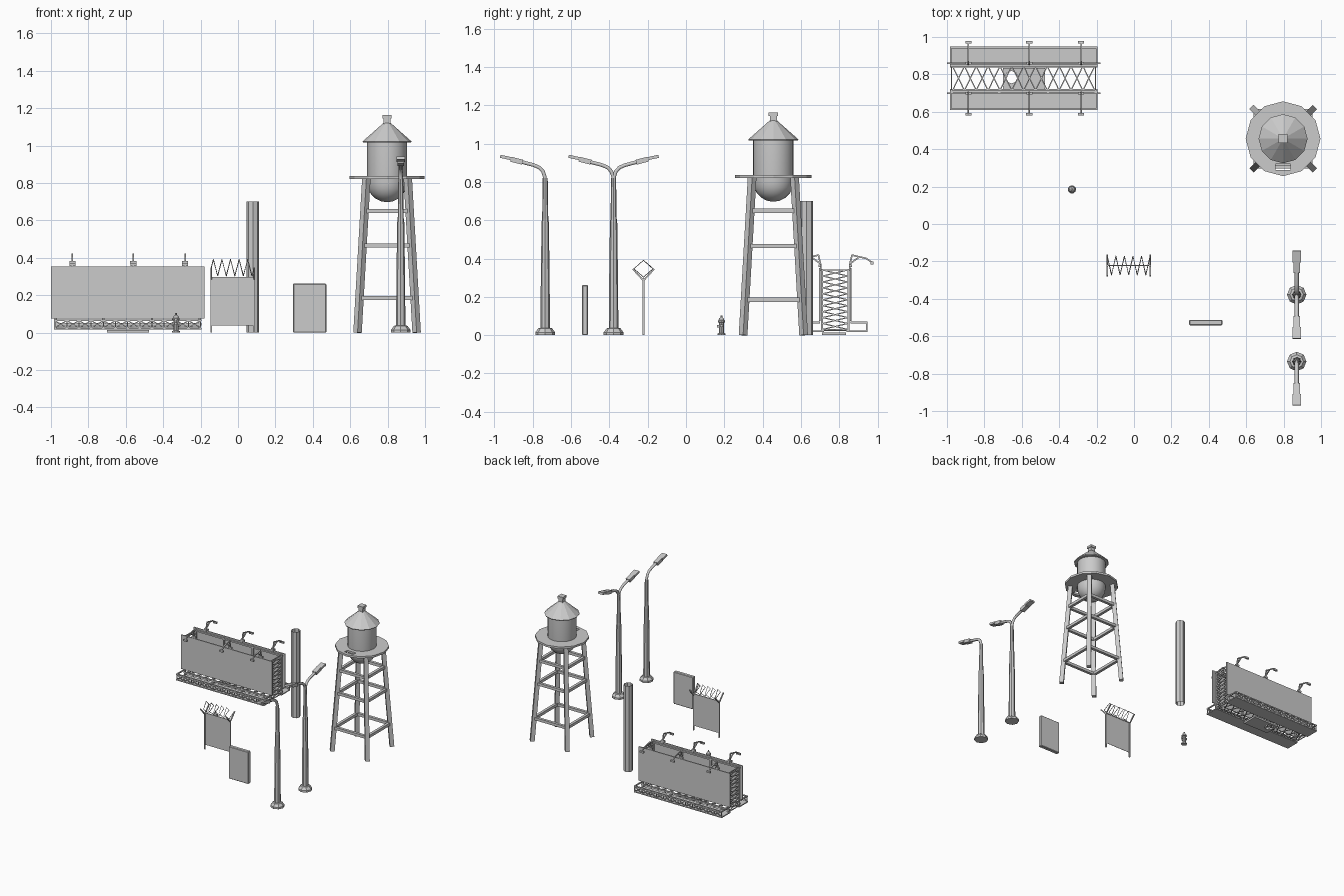
import bpy, bmesh, math
from mathutils import Vector, Matrix

if "Cube" in bpy.data.objects:
    bpy.data.objects.remove(bpy.data.objects["Cube"])


def finish(name, bm, smooth=False):
    bmesh.ops.recalc_face_normals(bm, faces=bm.faces[:])
    me = bpy.data.meshes.new(name)
    bm.to_mesh(me)
    bm.free()
    ob = bpy.data.objects.new(name, me)
    bpy.context.collection.objects.link(ob)
    if smooth:
        bpy.ops.object.select_all(action='DESELECT')
        ob.select_set(True)
        bpy.context.view_layer.objects.active = ob
        bpy.ops.object.shade_smooth_by_angle(angle=math.radians(40))
    return ob


def bars(name, segs, w, h=None):
    """Rectangular beams between pairs of points, joined in one object."""
    bm = bmesh.new()
    for a, b in segs:
        a, b = Vector(a), Vector(b)
        d = b - a
        m = (Matrix.Translation((a + b) / 2) @ d.to_track_quat('Z', 'Y').to_matrix().to_4x4()
             @ Matrix.Diagonal((w, h or w, d.length, 1)))
        bmesh.ops.create_cube(bm, size=1, matrix=m)
    return finish(name, bm)


def box(name, lo, hi):
    lo, hi = Vector(lo), Vector(hi)
    bm = bmesh.new()
    m = Matrix.Translation((lo + hi) / 2) @ Matrix.Diagonal((*(hi - lo), 1))
    bmesh.ops.create_cube(bm, size=1, matrix=m)
    return finish(name, bm)


def lathe(name, prof, n, loc, smooth=False, caps=True):
    """Stack of n-sided rings from (radius, z) pairs."""
    bm = bmesh.new()
    rings = [[bm.verts.new((loc[0] + r * math.cos(2 * math.pi * i / n),
                            loc[1] + r * math.sin(2 * math.pi * i / n), loc[2] + z))
              for i in range(n)] for r, z in prof]
    for p, q in zip(rings, rings[1:]):
        for i in range(n):
            j = (i + 1) % n
            bm.faces.new((p[i], p[j], q[j], q[i]))
    if caps:
        bm.faces.new(rings[0])
        bm.faces.new(rings[-1])
    return finish(name, bm, smooth)


def tube(name, pts, radius, res=1):
    cu = bpy.data.curves.new(name, 'CURVE')
    cu.dimensions = '3D'
    cu.bevel_depth = radius
    cu.bevel_resolution = res
    cu.use_fill_caps = True
    sp = cu.splines.new('POLY')
    sp.points.add(len(pts) - 1)
    for p, c in zip(sp.points, pts):
        p.co = (*c, 1)
    ob = bpy.data.objects.new(name, cu)
    bpy.context.collection.objects.link(ob)


def cut(ob, cutter):
    m = ob.modifiers.new('hole', 'BOOLEAN')
    m.operation = 'DIFFERENCE'
    m.solver = 'EXACT'
    m.object = cutter
    cutter.hide_render = True
    cutter.hide_set(True)


# Water tower: tank, roof, platform with hatch, legs and braces
TX, TY = 0.797, 0.456
tank = [(0.004, 0.697)] + [(0.106 * math.sin(a), 0.803 - 0.106 * math.cos(a))
                           for a in [math.radians(t) for t in (18, 36, 54, 72, 90)]] + [(0.106, 1.02)]
lathe('water_tank', tank, 24, (TX, TY, 0), True)
lathe('tank_roof', [(0.128, 1.016), (0.131, 1.022), (0.02, 1.12)], 12, (TX, TY, 0))
box('roof_vent_stem', (TX - 0.018, TY - 0.018, 1.10), (TX + 0.018, TY + 0.018, 1.15))
box('roof_vent_cap', (TX - 0.024, TY - 0.024, 1.145), (TX + 0.024, TY + 0.024, 1.163))
platform = lathe('tower_platform', [(0.2, 0.821), (0.2, 0.837)], 12, (TX, TY, 0))
cut(platform, box('hatch_cutter', (TX - 0.04, 0.288, 0.7), (TX + 0.04, 0.322, 0.9)))


def leg_pt(i, z):
    a = math.pi / 4 + i * math.pi / 2
    r = (0.158 - 0.047 * z / 0.82) * math.sqrt(2)
    return (TX + r * math.cos(a), TY + r * math.sin(a), z)


bars('tower_legs', [(leg_pt(i, 0), leg_pt(i, 0.825)) for i in range(4)], 0.032)
bars('tower_braces', [(leg_pt(i, z), leg_pt(i + 1, z))
                      for z in (0.185, 0.465, 0.65) for i in range(4)], 0.022)

# Street lamps: one single arm, one double arm
for name, y, sides in (('single_lamp', -0.735, (-1,)), ('double_lamp', -0.378, (-1, 1))):
    lathe(name + '_post', [(0.052, 0), (0.052, 0.015), (0.036, 0.036), (0.025, 0.038), (0.023, 0.3),
                           (0.019, 0.59), (0.016, 0.61), (0.013, 0.82)], 8, (0.87, y, 0))
    for s in sides:
        P = lambda d, z: (0.87, y + s * d, z)
        tube(name + '_arm', [P(0, 0.80), P(0.003, 0.83), P(0.012, 0.855), P(0.03, 0.875),
                             P(0.06, 0.888), P(0.125, 0.905)], 0.011)
        bars(name + '_head_base', [(P(0.118, 0.903), P(0.18, 0.919))], 0.036, 0.026)
        bars(name + '_head', [(P(0.175, 0.921), P(0.235, 0.934))], 0.044, 0.016)

# Plain hollow pole and its mounting plate
lathe('support_pole', [(0.034, 0), (0.034, 0.70)], 8, (0.079, 0.63, 0), True, False)
plate = box('mounting_plate', (-0.70, 0.71, 0), (-0.475, 0.835, 0.014))
cut(plate, lathe('plate_cutter', [(0.034, -0.1), (0.034, 0.1)], 8, (-0.655, 0.785, 0)))

# Billboard: mirrored panels, catwalks and lamps around its centre line
X0, X1, YC = -0.985, -0.195, 0.779
for s, side in ((-1, 'front'), (1, 'back')):
    Y = lambda d: YC + s * d
    box(side + '_panel', (-1.0, Y(0.081) - 0.004, 0.075), (-0.178, Y(0.081) + 0.004, 0.352))
    box(side + '_catwalk', (X0, min(Y(0.058), Y(0.169)), 0.017), (X1, max(Y(0.058), Y(0.169)), 0.025))
    o = Y(0.165)
    n = 12
    xs = [X0 + 0.005 + (X1 - X0 - 0.01) * i / n for i in range(n + 1)]
    rail = [((X0, o, 0.066), (X1, o, 0.066))]
    for x in (X0 + 0.005, X1 - 0.005):
        rail.append(((x, o, 0.066), (x, Y(0.08), 0.066)))
    bars(side + '_catwalk_rail', rail, 0.009)
    web = [((x, o, 0.02), (x, o, 0.066)) for x in xs]
    for a, b in zip(xs, xs[1:]):
        web += [((a, o, 0.025), (b, o, 0.064)), ((a, o, 0.064), (b, o, 0.025))]
    bars(side + '_catwalk_web', web, 0.006)
    bars(side + '_frame_posts', [((x, Y(0.069), 0.02), (x, Y(0.069), 0.345))
                                 for x in (X0 + 0.01, -0.72, -0.46, X1 - 0.01)], 0.012)
    bars(side + '_frame_rails', [((X0, Y(0.069), z), (X1, Y(0.069), z))
                                 for z in (0.045, 0.335)], 0.012)
    for x in (-0.885, -0.56, -0.283):
        bars(side + '_sign_lamp_arm', [((x, Y(0.075), 0.335), (x, Y(0.075), 0.37)),
                                       ((x, Y(0.075), 0.365), (x, Y(0.088), 0.42)),
                                       ((x, Y(0.088), 0.418), (x, Y(0.165), 0.400)),
                                       ((x, Y(0.08), 0.375), (x, Y(0.125), 0.408)),
                                       ((x, Y(0.16), 0.402), (x, Y(0.192), 0.380))], 0.008)
        bars(side + '_sign_lamp_clamp', [((x - 0.016, Y(0.08), 0.362), (x + 0.016, Y(0.08), 0.362))], 0.014)
        bars(side + '_sign_lamp_head', [((x - 0.017, Y(0.192), 0.377), (x + 0.017, Y(0.192), 0.377))], 0.014)

# Crossed lattice on both ends and along the floor between the panels
ya, yb = YC - 0.065, YC + 0.065
ends = []
for x in (X0 + 0.01, X1 - 0.01):
    for i in range(10):
        za, zb = 0.03 + 0.031 * i, 0.061 + 0.031 * i
        ends += [((x, ya, za), (x, yb, zb)), ((x, ya, zb), (x, yb, za))]
    ends += [((x, ya, z), (x, yb, z)) for z in (0.025, 0.34)]
bars('end_lattice', ends, 0.006)
floor, st = [], (X1 - X0 - 0.03) / 12
for i in range(12):
    a = X0 + 0.015 + st * i
    floor += [((a, ya, 0.03), (a + st, yb, 0.03)), ((a, yb, 0.03), (a + st, ya, 0.03))]
bars('floor_lattice', floor, 0.006)

# Wire fence section with V arms and square coil of wire
FY, F0, F1 = -0.222, -0.147, 0.09
box('fence_mesh', (F0, FY - 0.001, 0.037), (F1, FY + 0.001, 0.294))
bars('fence_posts', [((x, FY, 0), (x, FY, 0.296)) for x in (F0 + 0.004, F1 - 0.004)], 0.009)
bars('fence_top_rail', [((F0, FY, 0.294), (F1, FY, 0.294))], 0.007)
bars('fence_arms', [((x, FY, 0.285), (x, FY + s * 0.056, 0.346))
                    for x in (F0 + 0.004, F1 - 0.004) for s in (-1, 1)], 0.008)
coil = []
for i in range(21):
    a = i * math.pi / 2
    coil.append((F0 + 0.004 + (F1 - F0 - 0.008) * i / 20,
                 FY + 0.05 * math.cos(a), 0.347 + 0.044 * math.sin(a)))
tube('coiled_wire', coil, 0.0025, 0)

# Upright slab barrier
slab = box('slab_barrier', (0.295, -0.542, 0.0), (0.472, -0.512, 0.262))
bev = slab.modifiers.new('edge', 'BEVEL')
bev.width = 0.004
bev.segments = 1

# Fire hydrant
HX, HY = -0.332, 0.185
lathe('hydrant_body', [(0.022, 0), (0.022, 0.008), (0.013, 0.011), (0.013, 0.066), (0.02, 0.068), (0.02, 0.076),
                       (0.016, 0.078), (0.012, 0.089), (0.005, 0.094), (0.005, 0.104)], 10, (HX, HY, 0))
bars('hydrant_nozzles', [((HX - 0.022, HY, 0.05), (HX + 0.022, HY, 0.05)),
                         ((HX, HY, 0.047), (HX, HY - 0.022, 0.047))], 0.014)
